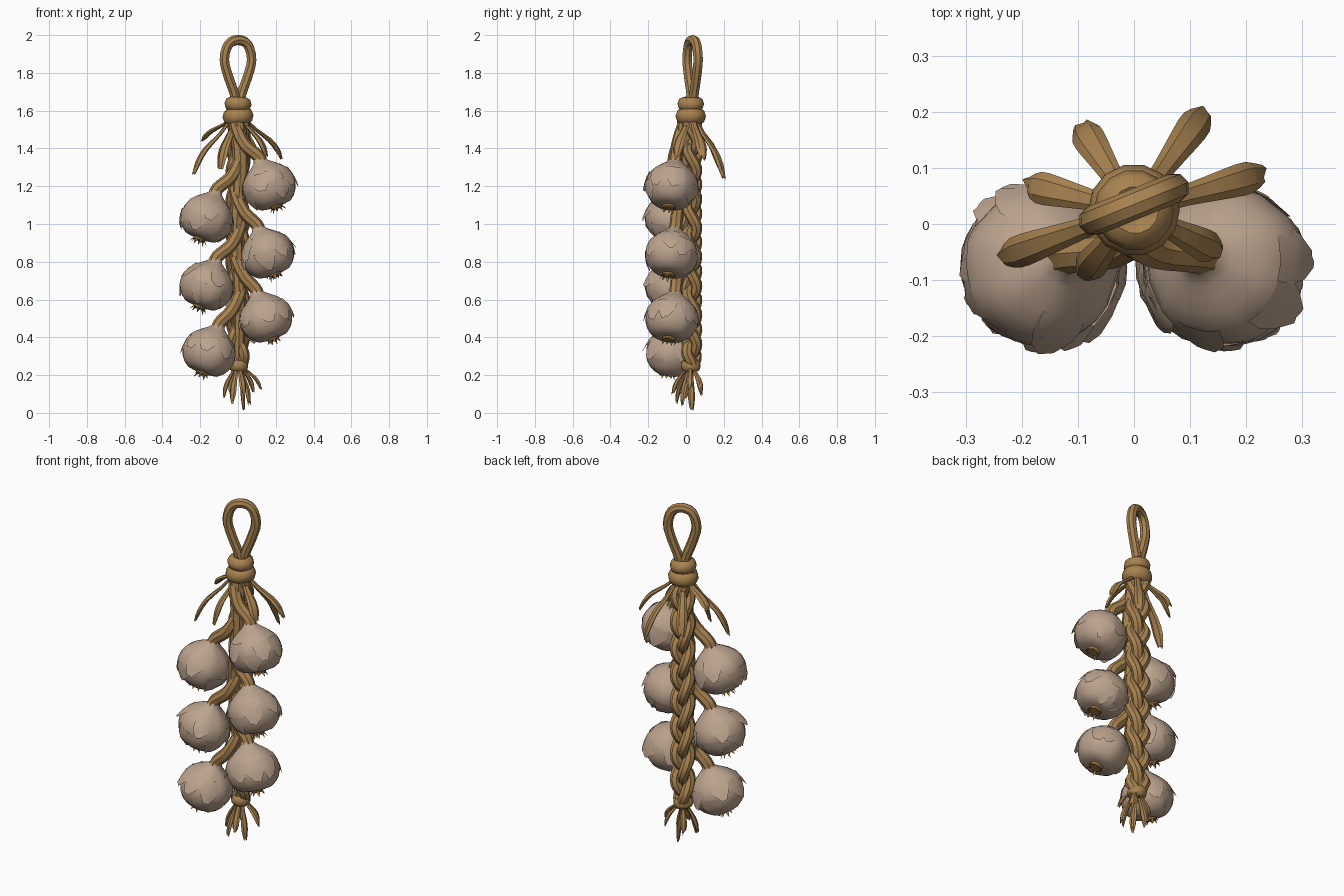
import bpy, bmesh, math, random
from mathutils import Vector, Matrix

random.seed(4)
if "Cube" in bpy.data.objects:
    bpy.data.objects.remove(bpy.data.objects["Cube"])


def material(name, rgb):
    m = bpy.data.materials.new(name)
    m.use_nodes = True
    m.diffuse_color = (*rgb, 1)
    m.node_tree.nodes["Principled BSDF"].inputs["Base Color"].default_value = (*rgb, 1)
    return m


SKIN = material("garlic skin", (0.50, 0.365, 0.27))
STRAW = material("dry straw", (0.39, 0.225, 0.08))
ROOT = material("root brown", (0.33, 0.18, 0.06))


def finish(name, bm, mat, angle=40, matrix=None):
    bmesh.ops.recalc_face_normals(bm, faces=bm.faces)
    me = bpy.data.meshes.new(name)
    bm.to_mesh(me)
    bm.free()
    me.materials.append(mat)
    ob = bpy.data.objects.new(name, me)
    bpy.context.collection.objects.link(ob)
    if matrix:
        ob.matrix_world = matrix
    bpy.ops.object.select_all(action="DESELECT")
    ob.select_set(True)
    bpy.context.view_layer.objects.active = ob
    bpy.ops.object.shade_smooth_by_angle(angle=math.radians(angle))
    return ob


def skin_rings(bm, rings, caps=(False, False)):
    """Join successive closed rings of points with quads."""
    vs = [[bm.verts.new(p) for p in ring] for ring in rings]
    n = len(vs[0])
    for a, b in zip(vs, vs[1:]):
        for i in range(n):
            bm.faces.new((a[i], a[(i + 1) % n], b[(i + 1) % n], b[i]))
    for ring, cap in zip((vs[0], vs[-1]), caps):
        if cap:
            bm.faces.new(ring)


def smooth_path(pts, steps):
    """Catmull-Rom interpolation through points of any dimension."""
    p = [Vector(q) for q in pts]
    p = [p[0] * 2 - p[1]] + p + [p[-1] * 2 - p[-2]]
    out = []
    for a, b, c, d in zip(p, p[1:], p[2:], p[3:]):
        for k in range(steps):
            t = k / steps
            out.append(0.5 * (2 * b + (c - a) * t + (2 * a - 5 * b + 4 * c - d) * t * t
                              + (3 * b - a - 3 * c + d) * t ** 3))
    return out + [p[-2]]


def tube(bm, pts, ref=(0, 1, 0), sides=8, steps=3, flat=1.0, torn=0.0):
    """Sweep an oval along (x, y, z, radius) points; torn roughens the open end."""
    path = smooth_path(pts, steps)
    ref, rings = Vector(ref), []
    for i, q in enumerate(path):
        t = (path[min(i + 1, len(path) - 1)] - path[max(i - 1, 0)]).to_3d().normalized()
        u = t.cross(ref).normalized()
        w = u.cross(t)
        ring = []
        for k in range(sides):
            a = math.tau * k / sides
            p = q.to_3d() + q.w * (w * math.cos(a) + u * math.sin(a) * flat)
            if torn and i == len(path) - 1:
                p += t * random.uniform(-torn, torn)
            ring.append(p)
        rings.append(ring)
    skin_rings(bm, rings, (not torn, not torn))


# Hanging loop, turned a little about the vertical
bm = bmesh.new()
turn = Matrix.Rotation(math.radians(22), 3, "Z")
half = [(0.012, 1.6), (0.018, 1.68), (0.055, 1.78), (0.078, 1.87), (0.055, 1.95)]
outline = half + [(0, 1.974)] + [(-x, z) for x, z in reversed(half)]
tube(bm, [(*(turn @ Vector((x, 0, z)) + Vector((0, 0.035, 0))), 0.027) for x, z in outline],
     ref=turn @ Vector((0, 1, 0)))
finish("hanging_loop", bm, STRAW)


def wrap(name, z, radius, thick, tall, tilt):
    bm = bmesh.new()
    rings = []
    for j in range(9):
        b = math.tau * j / 8
        r = radius + thick * math.cos(b)
        rings.append([(r * math.cos(a), r * math.sin(a), tall * math.sin(b))
                      for a in (math.tau * k / 14 for k in range(14))])
    skin_rings(bm, rings)
    bmesh.ops.remove_doubles(bm, verts=bm.verts, dist=1e-5)
    finish(name, bm, STRAW, 50,
           Matrix.Translation((0, 0.025, z)) @ Matrix.Rotation(tilt, 4, "Y"))


# Binding wraps at the top and the knot at the bottom
wrap("upper_binding", 1.635, 0.042, 0.03, 0.037, 0.06)
wrap("lower_binding", 1.57, 0.05, 0.032, 0.042, -0.08)
wrap("bottom_knot", 0.25, 0.03, 0.024, 0.032, 0.15)

# Three-strand braid
for s in range(3):
    bm = bmesh.new()
    pts = []
    for i in range(37):
        z = 1.6 - i * 1.37 / 36
        a = math.tau * (z / 0.46 + s / 3)
        fade = min(1, (z - 0.2) / 0.1)
        pts.append((0.036 * fade * math.sin(a), 0.03 + 0.026 * fade * math.sin(2 * a), z, 0.031))
    tube(bm, pts, steps=2)
    finish(f"braid_strand_{s + 1}", bm, STRAW)

# Straight stalk bundle in front of the braid
bm = bmesh.new()
tube(bm, [(-0.01, 0, 1.58, 0.045), (0.015, -0.02, 1.3, 0.04), (-0.01, -0.015, 0.95, 0.036),
          (0.01, -0.015, 0.6, 0.032), (0, 0.02, 0.24, 0.028)])
finish("stalk_core", bm, STRAW)


def bulb_radius(z):
    """Outer radius of a bulb at local height z."""
    for (r0, z0), (r1, z1) in zip(PROFILE, PROFILE[1:]):
        if z0 <= z <= z1:
            return r0 + (r1 - r0) * (z - z0) / (z1 - z0)
    return PROFILE[-1][0]


PROFILE = [tuple(q) for q in smooth_path(
    [(0.025, -0.112), (0.085, -0.105), (0.126, -0.06), (0.14, 0.0), (0.122, 0.062),
     (0.075, 0.108), (0.036, 0.14), (0.026, 0.18)], 2)]


def bulb(name, x, z):
    side = 1 if x > 0 else -1
    up = Vector((-0.36 * side, 0.14, 1)).normalized()
    spin = Matrix.Rotation(random.uniform(0, math.tau), 4, "Z")
    place = (Matrix.Translation((x, -0.075, z))
             @ up.to_track_quat("Z", "Y").to_matrix().to_4x4() @ spin)

    # Body with shallow clove grooves
    bm = bmesh.new()
    rings = []
    for r, h in PROFILE:
        ring = []
        for k in range(28):
            a = math.tau * k / 28
            lobe = 1 + 0.035 * (abs(math.cos(3.5 * a)) - 0.6) + 0.015 * math.sin(2 * a)
            ring.append((r * lobe * math.cos(a), r * lobe * math.sin(a), h))
        rings.append(ring)
    skin_rings(bm, rings, (True, True))
    finish(name, bm, SKIN, 60, place)

    # Peeling skin flakes lying on the body with lifted, torn tips
    bm = bmesh.new()
    for i in range(9):
        a0 = math.tau * i / 9 + random.uniform(-0.2, 0.2)
        start = random.choice((0.09, 0.06, 0.0))
        end = start - random.uniform(0.09, 0.12)
        grid = []
        for j in range(4):
            t = j / 3
            h = max(start + (end - start) * t, -0.11)
            r = bulb_radius(h) * 1.025 + 0.014 * t ** 3
            width = 0.42 * (1 - 0.75 * t * t)
            grid.append([bm.verts.new((r * math.cos(a0 + width * c), r * math.sin(a0 + width * c),
                                       h + random.uniform(-0.008, 0.008)))
                         for c in (-1, -0.3, 0.4, 1)])
        for p, q in zip(grid, grid[1:]):
            for k in range(3):
                bm.faces.new((p[k], p[k + 1], q[k + 1], q[k]))
    finish(name + "_peel", bm, SKIN, 40, place)

    # Root tuft
    bm = bmesh.new()
    skin_rings(bm, [[(r * math.cos(math.tau * k / 10), r * math.sin(math.tau * k / 10), h)
                     for k in range(10)] for r, h in ((0.042, -0.1), (0.03, -0.125))], (True, True))
    for k in range(9):
        a = math.tau * k / 9
        d = Vector((math.cos(a), math.sin(a), 0))
        e = Vector((-d.y, d.x, 0)) * 0.012
        base, tip = d * 0.026, d * random.uniform(0.035, 0.055)
        base.z, tip.z = -0.115, -random.uniform(0.135, 0.15)
        bm.faces.new([bm.verts.new(p) for p in (base - e, base + e, tip)])
    finish(name + "_roots", bm, ROOT, 30, place)

    # Stem curving from the neck into the braid
    neck = Vector((x, -0.075, z)) + up * 0.12
    bm = bmesh.new()
    tube(bm, [(*neck, 0.036), (*(neck + up * 0.05), 0.034),
              (0.035 * side, -0.045, z + 0.22, 0.034), (-0.01 * side, -0.02, z + 0.31, 0.032),
              (-0.03 * side, 0.015, z + 0.4, 0.02)])
    finish(name + "_stem", bm, STRAW)


for n, (x, z) in enumerate([(0.165, 1.2), (0.155, 0.84), (0.148, 0.5)]):
    bulb(f"left_bulb_{n + 1}", x, z)
for n, (x, z) in enumerate([(-0.165, 1.03), (-0.165, 0.67), (-0.152, 0.32)]):
    bulb(f"right_bulb_{n + 1}", x, z)


def leaf(name, tip, top, width, flat=0.45):
    """Dry curled leaf arching out from the stalk to its tip."""
    x, y, z = tip
    cx, cy = x * 0.15, 0.025 + (y - 0.025) * 0.15
    across = Vector((-(y - 0.025), x, 0)).normalized()

    def at(f, g):
        return cx + (x - cx) * f, cy + (y - cy) * f, top + (z - top) * g

    bm = bmesh.new()
    tube(bm, [(*at(0, 0), 0.018), (*at(0.3, 0.28), width * 0.7), (*at(0.68, 0.55), width),
              (*at(0.88, 0.78), width * 1.05), (*at(1, 1), width * 0.55)],
         ref=across, sides=6, steps=2, flat=flat, torn=0.016)
    finish(name, bm, STRAW, 30)


# Fringe of dry leaves under the binding
for n, tip in enumerate([(-0.235, -0.06, 1.26), (-0.19, 0.07, 1.44), (-0.095, 0.175, 1.30),
                         (0.125, 0.2, 1.24), (0.23, 0.09, 1.35), (0.15, -0.05, 1.36),
                         (-0.09, -0.09, 1.3)]):
    leaf(f"fringe_leaf_{n + 1}", tip, 1.56, 0.027)

# Tail of cut ends below the knot
for n, tip in enumerate([(-0.075, 0.0, 0.09), (-0.03, -0.05, 0.06), (0.03, 0.03, 0.015),
                         (0.06, -0.02, 0.05), (0.12, 0.02, 0.13), (0.08, 0.08, 0.12),
                         (-0.04, 0.08, 0.1), (0.03, -0.07, 0.1)]):
    leaf(f"tail_leaf_{n + 1}", tip, 0.26, 0.017, 0.6)
